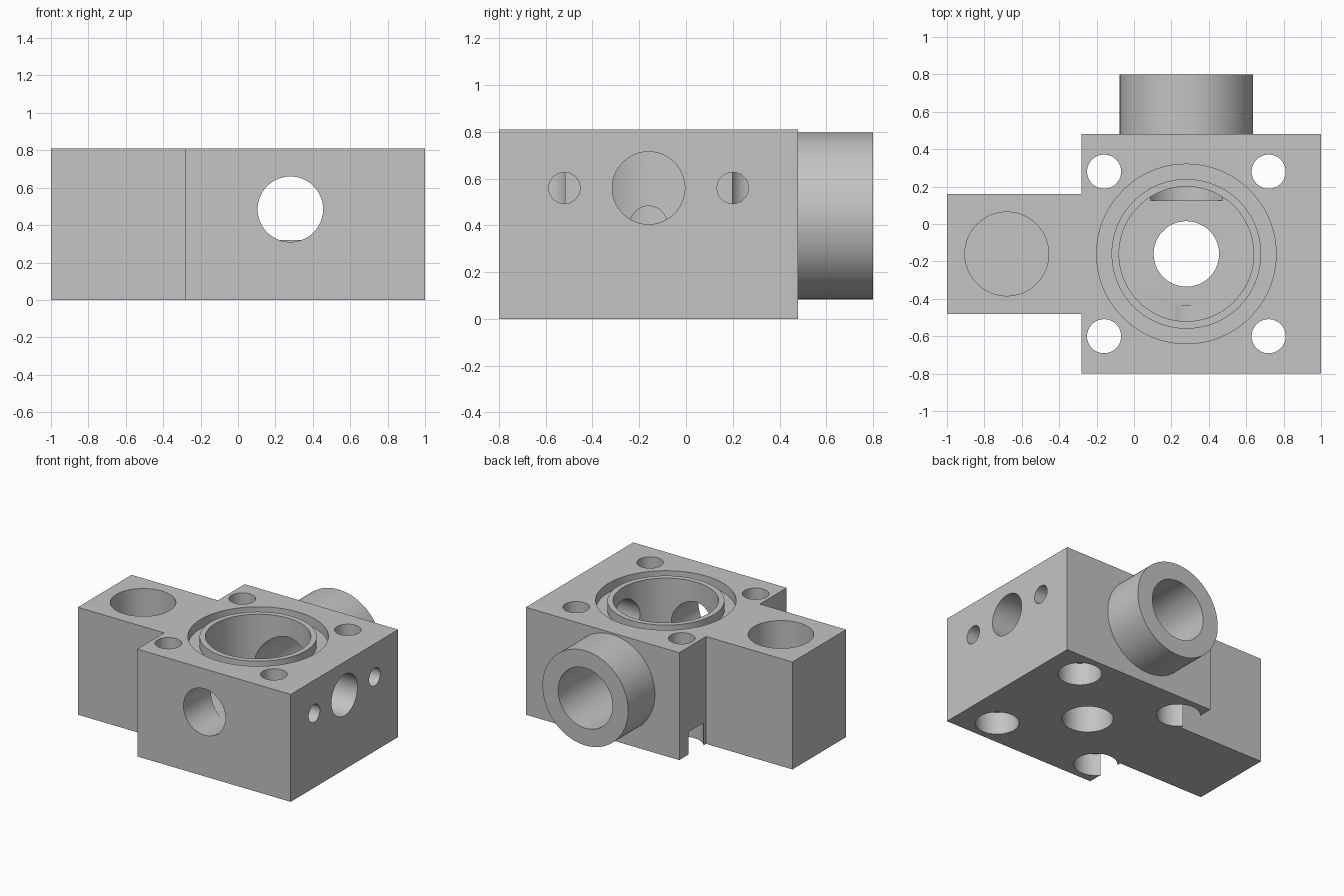
import bpy
import bmesh
from math import radians, tau
from mathutils import Matrix, Vector

default = bpy.data.objects.get("Cube")
if default:
    bpy.data.objects.remove(default, do_unlink=True)

# Single machined-metal colour
metal = bpy.data.materials.new("plain grey metal")
metal.use_nodes = True
grey = (0.55, 0.55, 0.55, 1)
metal.diffuse_color = grey
metal.node_tree.nodes["Principled BSDF"].inputs["Base Color"].default_value = grey

HEIGHT = 0.81
CX, CY = 0.28, -0.16        # centre of the main chamber
SEGMENTS = 96


def make_object(name, bm):
    bmesh.ops.recalc_face_normals(bm, faces=bm.faces)
    mesh = bpy.data.meshes.new(name)
    bm.to_mesh(mesh)
    bm.free()
    mesh.materials.append(metal)
    obj = bpy.data.objects.new(name, mesh)
    bpy.context.collection.objects.link(obj)
    return obj


def rod(name, start, end, radius):
    """Solid cylinder between two points."""
    a, b = Vector(start), Vector(end)
    turn = (b - a).to_track_quat("Z", "Y").to_matrix().to_4x4()
    bm = bmesh.new()
    bmesh.ops.create_cone(bm, cap_ends=True, segments=SEGMENTS, radius1=radius,
                          radius2=radius, depth=(b - a).length,
                          matrix=Matrix.Translation((a + b) / 2) @ turn)
    return make_object(name, bm)


def tube(name, inner, outer, low, high):
    """Ring of rectangular section around the chamber axis."""
    bm = bmesh.new()
    section = [(inner, low), (outer, low), (outer, high), (inner, high)]
    verts = [bm.verts.new((CX + r, CY, z)) for r, z in section]
    edges = [bm.edges.new((verts[i], verts[(i + 1) % 4])) for i in range(4)]
    bmesh.ops.spin(bm, geom=verts + edges, cent=(CX, CY, 0), axis=(0, 0, 1),
                   angle=tau, steps=SEGMENTS, use_merge=True)
    bmesh.ops.remove_doubles(bm, verts=bm.verts, dist=0.0001)
    return make_object(name, bm)


def combine(target, tool, operation):
    """Apply one boolean and discard the tool."""
    tool.hide_render = True
    mod = target.modifiers.new(tool.name, "BOOLEAN")
    mod.operation = operation
    mod.solver = "EXACT"
    mod.object = tool
    graph = bpy.context.evaluated_depsgraph_get()
    graph.update()
    mesh = bpy.data.meshes.new_from_object(target.evaluated_get(graph))
    target.modifiers.clear()
    target.data = mesh
    bpy.data.objects.remove(tool, do_unlink=True)


# Square block with side arm, extruded from its plan outline
outline = [(-1, -0.48), (-0.28, -0.48), (-0.28, -0.8), (1, -0.8),
           (1, 0.48), (-0.28, 0.48), (-0.28, 0.16), (-1, 0.16)]
bm = bmesh.new()
base = bm.faces.new([bm.verts.new((x, y, 0)) for x, y in outline])
top = bmesh.ops.extrude_face_region(bm, geom=[base])["geom"]
bmesh.ops.translate(bm, vec=(0, 0, HEIGHT),
                    verts=[v for v in top if isinstance(v, bmesh.types.BMVert)])
body = make_object("valve_body", bm)

# Round boss on the back
combine(body, rod("rear_boss", (CX, 0.38, 0.44), (CX, 0.8, 0.44), 0.357), "UNION")

# Chamber, seal groove and ports
cuts = [
    rod("chamber", (CX, CY, 0.32), (CX, CY, 1), 0.36),
    tube("seal_groove", 0.40, 0.48, HEIGHT - 0.07, 1),
    rod("floor_port", (CX, CY, -0.1), (CX, CY, 0.5), 0.175),
    rod("rear_port", (CX, 0.125, 0.44), (CX, 1, 0.44), 0.227),
    rod("front_port", (CX, -1, 0.485), (CX, -0.435, 0.485), 0.175),
    rod("side_port", (0.5, CY, 0.56), (1.2, CY, 0.56), 0.155),
    rod("arm_port", (-0.68, CY, 0.3), (-0.68, CY, 1), 0.224),
    rod("arm_passage", (-0.68, CY, 0.405), (0.05, CY, 0.405), 0.078),
]

# Corner bolt holes, counterbored underneath
for x in (CX - 0.44, CX + 0.44):
    for y in (CY - 0.44, CY + 0.44):
        cuts.append(rod("bolt_hole", (x, y, -0.1), (x, y, 1), 0.091))
        cuts.append(rod("counterbore", (x, y, -0.1), (x, y, 0.17), 0.15))

# Small blind holes beside the side port
for y in (CY - 0.36, CY + 0.36):
    cuts.append(rod("side_screw_hole", (0.76, y, 0.56), (1.2, y, 0.56), 0.067))

for cut in cuts:
    combine(body, cut, "DIFFERENCE")

# Smooth bores, crisp edges
bpy.ops.object.select_all(action="DESELECT")
body.select_set(True)
bpy.context.view_layer.objects.active = body
bpy.ops.object.shade_smooth_by_angle(angle=radians(30))
